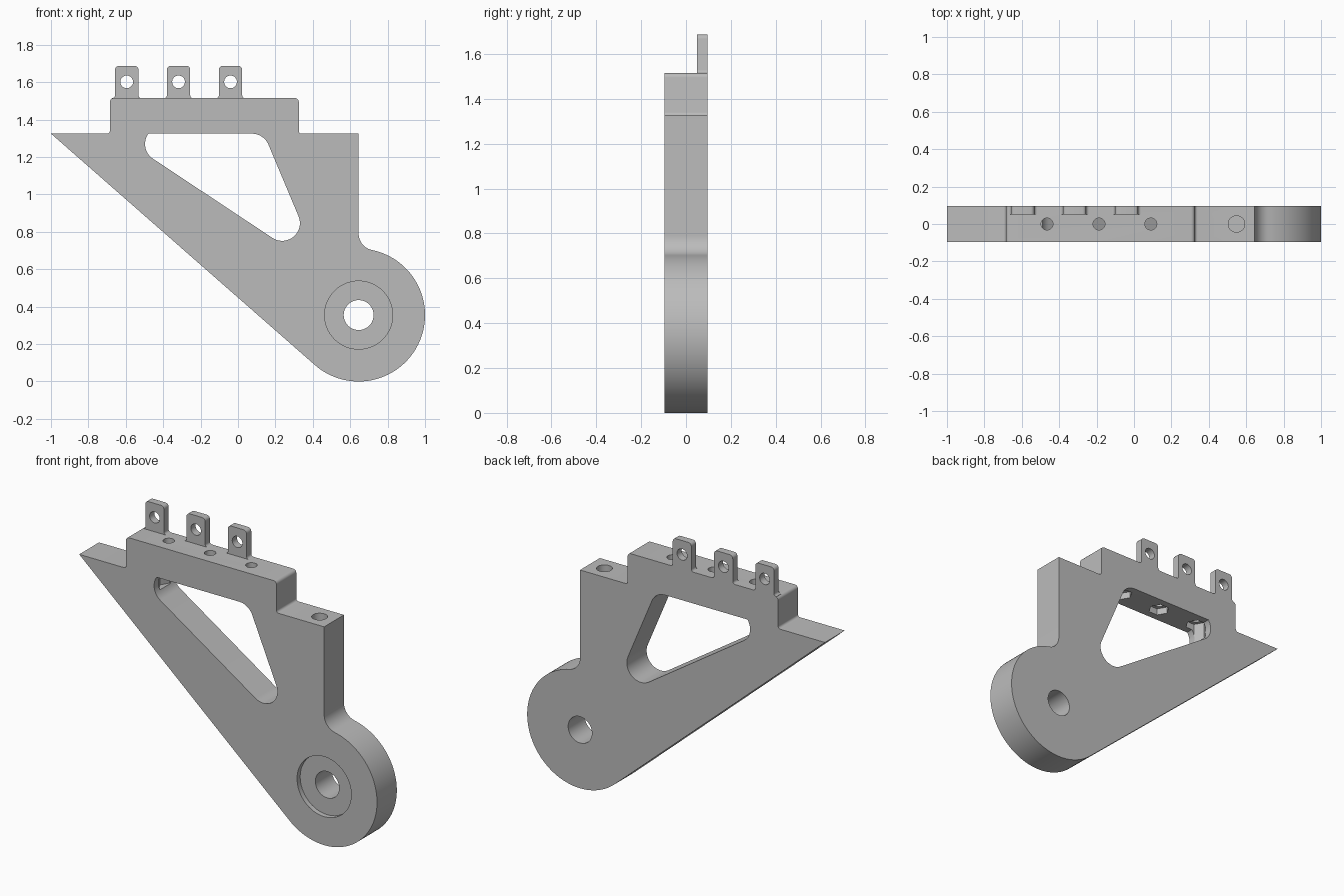
import bpy, bmesh
from math import pi, sin, cos, sqrt, atan2, asin, tan, radians
from mathutils import Vector
from mathutils.geometry import convex_hull_2d

if "Cube" in bpy.data.objects:
    bpy.data.objects.remove(bpy.data.objects["Cube"])

HALF = 0.095                      # half the plate thickness
LEDGE, DECK = 1.325, 1.515        # heights of the ledge and raised deck
HUB, HUB_R = Vector((0.645, 0.355)), 0.355

grey = bpy.data.materials.new("plain grey")
grey.use_nodes = True
grey.diffuse_color = (0.5, 0.5, 0.5, 1)
grey.node_tree.nodes["Principled BSDF"].inputs["Base Color"].default_value = (0.5, 0.5, 0.5, 1)


def arc(c, r, a0, a1, n):
    return [Vector((c[0] + r * cos(a0 + (a1 - a0) * i / n),
                    c[1] + r * sin(a0 + (a1 - a0) * i / n))) for i in range(n + 1)]


def circle(c, r, n=48):
    return arc(c, r, 0, 2 * pi, n)[:-1]


def rounded(corner, before, after, r, n=5):
    """Points of a fillet at a corner between two neighbours."""
    p, u, v = Vector(corner), Vector(before), Vector(after)
    u, v = (u - p).normalized(), (v - p).normalized()
    half = u.angle(v) / 2
    c = p + (u + v).normalized() * r / sin(half)
    s, e = p + u * r / tan(half) - c, p + v * r / tan(half) - c
    a0, turn = atan2(s.y, s.x), atan2(s.x * e.y - s.y * e.x, s.dot(e))
    return arc(c, r, a0, a0 + turn, n)


def fillet_path(points):
    """Round the inner points of an open path of (x, z, radius)."""
    out = []
    for i, (x, z, r) in enumerate(points):
        if r:
            out += rounded((x, z), points[i - 1][:2], points[i + 1][:2], r)
        else:
            out.append(Vector((x, z)))
    return out


def prism(name, outline, lo, hi, axis="y"):
    """Extrude an outline along y (outline in x, z) or z (outline in x, y)."""
    bm = bmesh.new()
    place = (lambda p, h: (p[0], h, p[1])) if axis == "y" else (lambda p, h: (p[0], p[1], h))
    face = bm.faces.new([bm.verts.new(place(p, lo)) for p in outline])
    new = bmesh.ops.extrude_face_region(bm, geom=[face])["geom"]
    shift = (0, hi - lo, 0) if axis == "y" else (0, 0, hi - lo)
    bmesh.ops.translate(bm, vec=shift,
                        verts=[v for v in new if isinstance(v, bmesh.types.BMVert)])
    bmesh.ops.recalc_face_normals(bm, faces=bm.faces)
    mesh = bpy.data.meshes.new(name)
    bm.to_mesh(mesh)
    bm.free()
    mesh.materials.append(grey)
    obj = bpy.data.objects.new(name, mesh)
    bpy.context.collection.objects.link(obj)
    return obj


def cut(obj, cutters):
    """Subtract the cutters, then discard them."""
    for cutter in cutters:
        cutter.hide_render = True
        mod = obj.modifiers.new("cut", "BOOLEAN")
        mod.operation, mod.solver, mod.object = "DIFFERENCE", "EXACT", cutter
        bpy.context.view_layer.update()
        graph = bpy.context.evaluated_depsgraph_get()
        mesh = bpy.data.meshes.new_from_object(obj.evaluated_get(graph))
        obj.modifiers.clear()
        obj.data = mesh
        bpy.data.objects.remove(cutter)


def smooth(obj):
    bpy.ops.object.select_all(action="DESELECT")
    obj.select_set(True)
    bpy.context.view_layer.objects.active = obj
    bpy.ops.object.shade_smooth_by_angle(angle=radians(30))


# Bracket outline: stepped top edge, neck fillet, round hub, long sloping edge
outline = fillet_path([
    (-1, LEDGE, 0), (-0.685, LEDGE, 0.015), (-0.685, DECK, 0.02), (0.325, DECK, 0.02),
    (0.325, LEDGE, 0.015), (HUB.x, LEDGE, 0)])
neck = 0.09
rise = sqrt((HUB_R + neck) ** 2 - neck ** 2)
meet = atan2(rise, neck)
outline += arc((HUB.x + neck, HUB.y + rise), neck, pi, pi + meet, 12)
to_hub = HUB - Vector((-1, LEDGE))
slope = atan2(to_hub.y, to_hub.x) - asin(HUB_R / to_hub.length)
outline += arc(HUB, HUB_R, meet, slope - pi / 2, 72)[1:]
bracket = prism("bracket_plate", outline, -HALF, HALF)

# Rounded three-cornered window with a flat ceiling
corner_r = 0.095
pts = [p for c in ((-0.402, 1.27), (0.075, 1.23), (0.236, 0.847))
       for p in circle(c, corner_r, 64) if p.y < LEDGE - 0.0005]
pts += [Vector((-0.479, LEDGE)), Vector((0.078, LEDGE))]
window = [pts[i] for i in convex_hull_2d(pts)]
cutters = [prism("window_cutter", window, -0.2, 0.2)]

# Hub bore with a shallow front counterbore
cutters.append(prism("bore_cutter", circle(HUB, 0.08), -0.2, 0.2))
cutters.append(prism("counterbore_cutter", circle(HUB, 0.182, 64), -0.2, -HALF + 0.03))

# Vertical bolt holes with hexagonal nut pockets, and a blind hole in the ledge
for x in (-0.465, -0.187, 0.09):
    cutters.append(prism("bolt_cutter", circle((x, 0), 0.032, 32), 1.3, 1.6, "z"))
    cutters.append(prism("nut_cutter", circle((x, 0), 0.06, 6), 1.23, 1.365, "z"))
cutters.append(prism("blind_cutter", circle((0.548, 0), 0.044, 32), 1.08, 1.4, "z"))
cut(bracket, cutters)
smooth(bracket)

# Three upright lugs along the back of the deck, flared at the base
for i, x in enumerate((-0.595, -0.318, -0.04)):
    w, f, top = 0.0625, 0.015, 1.687
    right = fillet_path([(x + w + f, DECK, 0), (x + w, DECK, 0.0149),
                         (x + w, top, 0.02), (x, top, 0)])[:-1]
    left = [Vector((2 * x - p.x, p.y)) for p in reversed(right)]
    base = [Vector((x - w - f, DECK - 0.01)), Vector((x + w + f, DECK - 0.01))]
    lug = prism(f"lug_{i + 1}", right + left + base, 0.05, HALF)
    cut(lug, [prism("lug_hole_cutter", circle((x, 1.602), 0.034, 32), 0, 0.2)])
    smooth(lug)
